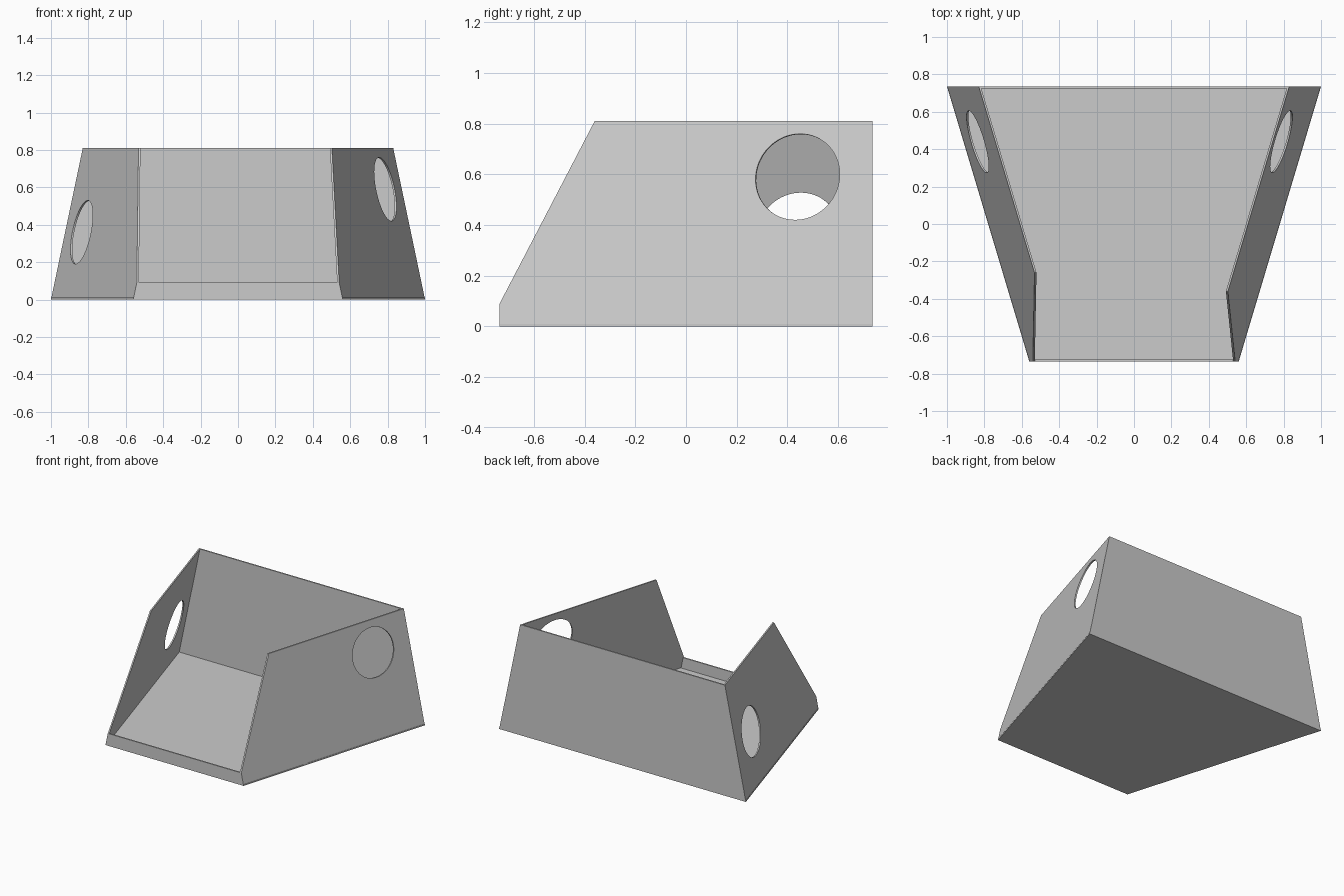
import bpy, bmesh
from mathutils import Vector

if "Cube" in bpy.data.objects:
    bpy.data.objects.remove(bpy.data.objects["Cube"])

D, H, T, LIP = 0.735, 0.81, 0.01, 0.09   # half depth, height, sheet thickness, lip height
A, B, C = 0.78, 0.2993, -0.21            # side wall plane: x = A + B*y + C*z


def wall_x(y, z):
    return A + B * y + C * z


def panel(name, outline, offset):
    """Thin sheet: outline polygon thickened by the offset vector."""
    bm = bmesh.new()
    face = bm.faces.new([bm.verts.new(p) for p in outline])
    new = bmesh.ops.extrude_face_region(bm, geom=[face], use_keep_orig=True)["geom"]
    bmesh.ops.translate(bm, vec=offset, verts=[g for g in new if isinstance(g, bmesh.types.BMVert)])
    bmesh.ops.recalc_face_normals(bm, faces=bm.faces)
    mesh = bpy.data.meshes.new(name)
    bm.to_mesh(mesh)
    bm.free()
    obj = bpy.data.objects.new(name, mesh)
    bpy.context.collection.objects.link(obj)
    return obj


def side_wall(name, s, top_y, hole_z):
    """Leaning side sheet with a sloped front edge and a round hole."""
    profile = [(-D, T), (D, T), (D, H), (top_y, H), (-D, LIP)]
    wall = panel(name, [(s * wall_x(y, z), y, z) for y, z in profile], (-s * T * 1.07, 0, 0))
    normal = Vector((s, -B, -C)).normalized()
    bpy.ops.mesh.primitive_cylinder_add(
        vertices=64, radius=0.173, depth=0.3,
        location=(s * wall_x(0.44, hole_z), 0.44, hole_z),
        rotation=normal.to_track_quat('Z', 'Y').to_euler())
    cutter = bpy.context.object
    cutter.name = name + "_hole_cutter"
    mod = wall.modifiers.new("hole", 'BOOLEAN')
    mod.operation, mod.solver, mod.object = 'DIFFERENCE', 'EXACT', cutter
    bpy.context.view_layer.objects.active = wall
    bpy.ops.object.modifier_apply(modifier=mod.name)
    bpy.data.objects.remove(cutter)


def cross_wall(name, y, top, inward):
    """Upright sheet fitted between the two side walls."""
    xb, xt = wall_x(y, T) - T, wall_x(y, top) - T
    panel(name, [(-xb, y, T), (xb, y, T), (xt, y, top), (-xt, y, top)], (0, inward, 0))


# floor sheet
f, b = wall_x(-D, 0), wall_x(D, 0)
panel("floor", [(-f, -D, 0), (f, -D, 0), (b, D, 0), (-b, D, 0)], (0, 0, T))

# side walls with unequal front slopes and hole heights
side_wall("right_wall", 1, -0.36, 0.59)
side_wall("left_wall", -1, -0.26, 0.36)

# back wall and low front lip
cross_wall("back_wall", D, H, -T)
cross_wall("front_lip", -D, LIP, T)
